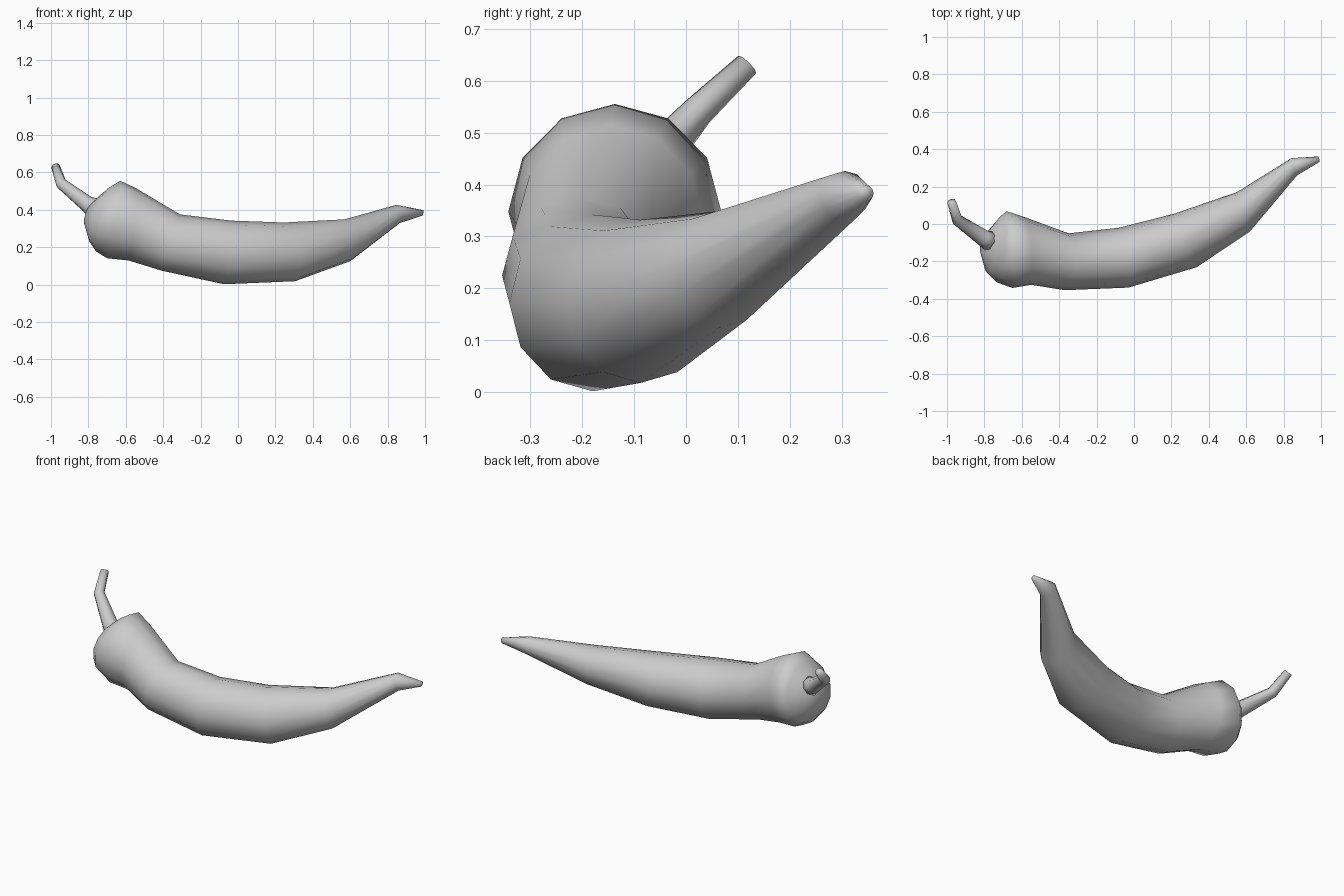
import bpy, bmesh, math
from mathutils import Vector


def loft(name, rings, sides):
    """Skin elliptical rings: (centre, up half-axis, side half-axis)."""
    bm = bmesh.new()
    loops = []
    for c, u, v in rings:
        c, u, v = Vector(c), Vector(u), Vector(v)
        loops.append([bm.verts.new(c + u * math.cos(a) + v * math.sin(a))
                      for a in (2 * math.pi * i / sides for i in range(sides))])
    for a, b in zip(loops, loops[1:]):
        for i in range(sides):
            j = (i + 1) % sides
            bm.faces.new((a[i], a[j], b[j], b[i]))
    bm.faces.new(loops[0])
    bm.faces.new(loops[-1])
    bmesh.ops.recalc_face_normals(bm, faces=bm.faces[:])
    for f in bm.faces:
        f.smooth = True
    me = bpy.data.meshes.new(name)
    bm.to_mesh(me)
    bm.free()
    ob = bpy.data.objects.new(name, me)
    bpy.context.collection.objects.link(ob)
    return ob


# Curved pepper body, from the stem end to the pointed tip
loft("pepper_body", [
    ((-0.805, -0.105, 0.375), (0.015, 0, 0.050), (0.012, 0.050, 0)),
    ((-0.765, -0.132, 0.355), (0.030, 0, 0.125), (0.018, 0.132, 0)),
    ((-0.725, -0.135, 0.348), (0.035, 0, 0.170), (0.010, 0.176, 0)),
    ((-0.665, -0.137, 0.348), (0.035, 0, 0.207), (-0.015, 0.205, 0)),
    ((-0.565, -0.145, 0.322), (0.020, 0, 0.193), (-0.015, 0.180, 0)),
    ((-0.360, -0.202, 0.225), (0.050, 0, 0.150), (0.010, 0.152, 0)),
    ((-0.055, -0.180, 0.172), (0.020, 0, 0.170), (-0.025, 0.160, 0)),
    ((0.275, -0.088, 0.175), (-0.030, 0, 0.157), (-0.060, 0.143, 0)),
    ((0.585, 0.065, 0.237), (-0.015, 0, 0.112), (-0.035, 0.105, 0)),
    ((0.857, 0.306, 0.378), (-0.010, 0, 0.048), (-0.015, 0.046, 0)),
    ((0.988, 0.346, 0.383), (0.003, 0, 0.015), (-0.003, 0.015, 0)),
], 12)

# Bent stem: rings square to the path
path = [((-0.760, -0.095, 0.405), (-0.15, 0.10, 0.11), 0.060),
        ((-0.805, -0.075, 0.430), (-0.15, 0.10, 0.11), 0.045),
        ((-0.945, 0.022, 0.540), (-0.10, 0.10, 0.11), 0.031),
        ((-0.975, 0.118, 0.631), (-0.03, 0.10, 0.10), 0.024)]
stem = []
for c, d, r in path:
    d = Vector(d).normalized()
    side = d.cross(Vector((1, 0, 0))).normalized()
    stem.append((c, side.cross(d) * r, side * r))
loft("pepper_stem", stem, 8)
